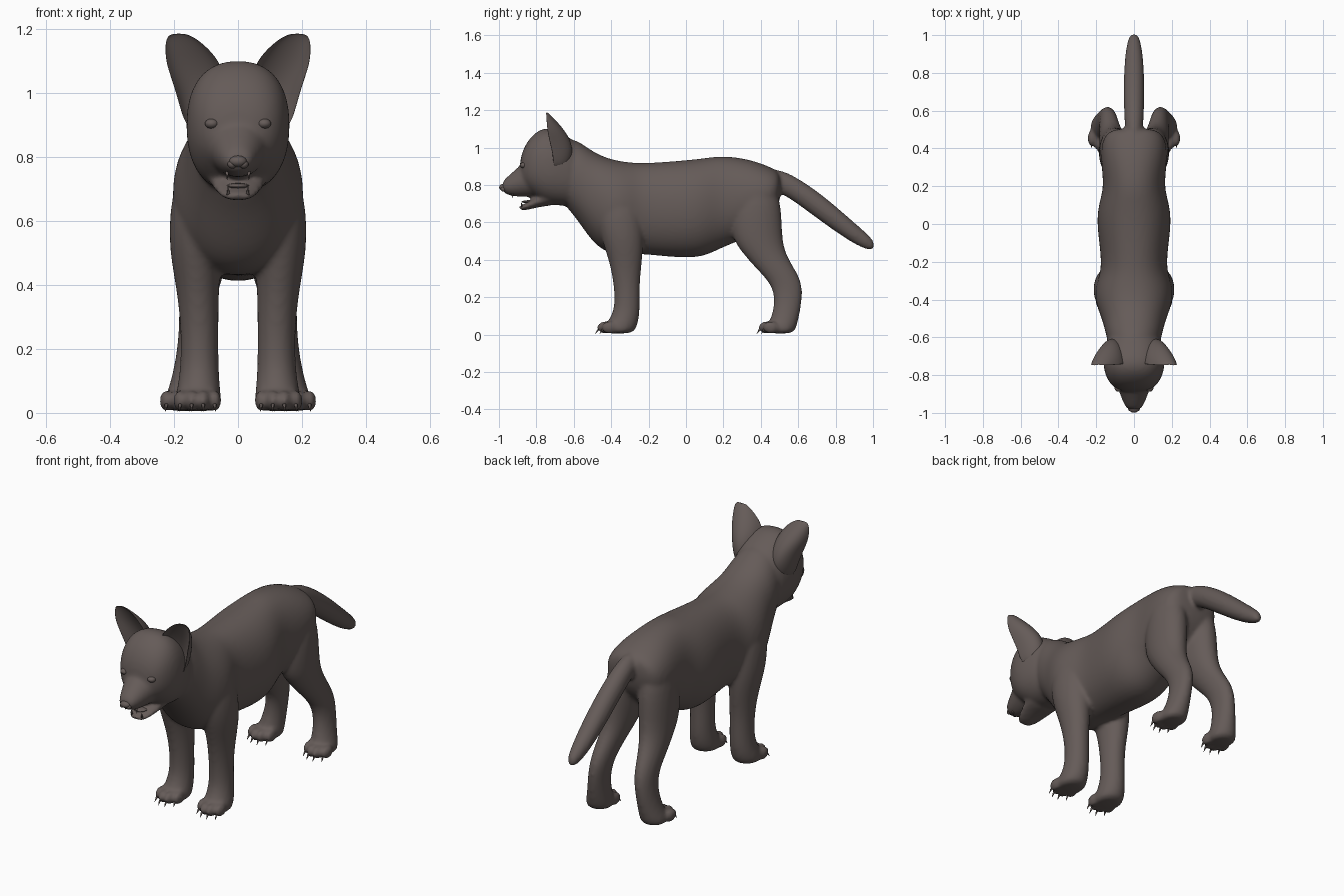
import bpy, bmesh, math
from mathutils import Matrix, Vector

cube = bpy.data.objects.get("Cube")
if cube:
    bpy.data.objects.remove(cube, do_unlink=True)

fur = bpy.data.materials.new("dark_brown_fur")
fur.use_nodes = True
FUR_COLOUR = (0.13, 0.105, 0.098, 1)
fur.diffuse_color = FUR_COLOUR
shader = fur.node_tree.nodes["Principled BSDF"]
shader.inputs["Base Color"].default_value = FUR_COLOUR
shader.inputs["Roughness"].default_value = 0.9

SIDES = (1, -1)
RING = 16


def loft(bm, sections, axis, side=1, cup=None, power=1):
    """Skin oval rings. A section is (position, low, high, half width, x centre).
    A power below one makes the ovals squarer."""
    rings = []
    for pos, low, high, width, *centre in sections:
        x_mid = centre[0] if centre else 0
        ring = []
        for i in range(RING):
            angle = math.tau * (i + .5) / RING
            across, depth = (math.copysign(abs(v) ** power, v)
                             for v in (math.cos(angle), math.sin(angle)))
            if cup and depth < 0:
                depth *= -cup          # fold the front half inward to a hollow
            x = side * (x_mid + across * width)
            other = (low + high) / 2 + depth * (high - low) / 2
            ring.append(bm.verts.new((x, pos, other) if axis == "y" else (x, other, pos)))
        rings.append(ring)
    for a, b in zip(rings, rings[1:]):
        for i in range(RING):
            j = (i + 1) % RING
            bm.faces.new((a[i], a[j], b[j], b[i]))
    bm.faces.new(rings[0])
    bm.faces.new(rings[-1])


def ball(bm, centre, size):
    bmesh.ops.create_uvsphere(bm, u_segments=14, v_segments=10, radius=1,
                              matrix=Matrix.Translation(centre) @ Matrix.Diagonal((*size, 1)))


def spike(bm, base, tip, radius):
    base, tip = Vector(base), Vector(tip)
    way = tip - base
    turn = way.to_track_quat("Z", "Y").to_matrix().to_4x4()
    bmesh.ops.create_cone(bm, cap_ends=True, segments=7, radius1=radius, radius2=0.0005,
                          depth=way.length, matrix=Matrix.Translation((base + tip) / 2) @ turn)


def finish(name, bm):
    bmesh.ops.recalc_face_normals(bm, faces=bm.faces[:])
    for face in bm.faces:
        face.smooth = True
    mesh = bpy.data.meshes.new(name)
    bm.to_mesh(mesh)
    bm.free()
    mesh.materials.append(fur)
    obj = bpy.data.objects.new(name, mesh)
    bpy.context.collection.objects.link(obj)
    return obj


def subdivide(obj):
    obj.modifiers.new("rounding", "SUBSURF").levels = 2
    obj.modifiers["rounding"].render_levels = 2


# Trunk, head and tail: (y, low z, high z, half width)
torso = [(-.7, .74, 1.04, .12), (-.6, .64, 1.06, .148), (-.51, .5, .99, .17),
         (-.44, .44, .955, .2), (-.37, .425, .935, .213), (-.3, .425, .925, .2),
         (-.22, .425, .92, .168), (0, .4, .937, .205), (.11, .415, .95, .19),
         (.2, .465, .963, .16), (.35, .52, .94, .183), (.46, .62, .895, .172),
         (.51, .72, .865, .11)]
skull = [(-.54, .68, 1, .13), (-.66, .685, 1.085, .16), (-.74, .69, 1.115, .168),
         (-.8, .725, 1.09, .155), (-.855, .77, 1.03, .125), (-.89, .81, .94, .065)]
muzzle = [(-.77, .73, .98, .115), (-.86, .735, .93, .092), (-.91, .735, .885, .072),
          (-.955, .745, .845, .054), (-.985, .765, .815, .036)]
jaw = [(-.68, .69, .8, .1), (-.77, .685, .765, .09), (-.83, .67, .72, .07),
       (-.87, .662, .695, .052), (-.895, .668, .688, .03)]
tail = [(.43, .78, .89, .04), (.52, .75, .88, .05), (.62, .68, .825, .055),
        (.74, .59, .74, .056), (.86, .507, .635, .052), (.95, .456, .557, .04),
        (1.01, .445, .5, .022)]

# Legs: (z, low y, high y, half width, x centre)
front_leg = [(.8, -.42, -.3, .04, .12), (.7, -.47, -.25, .075, .13),
             (.6, -.475, -.23, .085, .132), (.5, -.45, -.225, .083, .132),
             (.4, -.415, -.232, .069, .127), (.28, -.388, -.247, .06, .12),
             (.15, -.38, -.245, .06, .12), (.08, -.41, -.25, .068, .123),
             (.03, -.45, -.265, .076, .125), (.004, -.44, -.29, .068, .125)]
rear_leg = [(.85, .31, .46, .06, .09), (.7, .24, .515, .092, .096),
            (.52, .235, .515, .085, .103), (.43, .305, .535, .07, .115),
            (.35, .375, .585, .058, .128), (.27, .455, .625, .05, .135),
            (.18, .475, .622, .048, .145), (.09, .455, .605, .058, .155),
            (.03, .425, .59, .072, .165), (.004, .44, .57, .064, .165)]

body = bmesh.new()
loft(body, torso, "y", power=.93)
loft(body, skull, "y", power=.85)
for part in (muzzle, jaw, tail):
    loft(body, part, "y")
for side in SIDES:
    loft(body, front_leg, "z", side)
    loft(body, rear_leg, "z", side)
    ball(body, (side * .075, -.835, .935), (.04, .04, .02))     # brow

# Toes and claws on all four paws
claws = bmesh.new()
for side in SIDES:
    for paw_x, paw_y in ((.127, -.433), (.17, .43)):
        for step in (-1.5, -.5, .5, 1.5):
            x = side * (paw_x + step * .036)
            y = paw_y + (abs(step) - .5) * .024
            ball(body, (x, y, .038), (.022, .045, .034))
            spike(claws, (x, y - .036, .026), (x + side * step * .002, y - .052, .004), .006)
finish("claws", claws)

# Fuse the parts into one smooth skin
body_obj = finish("body", body)
subdivide(body_obj)
fuse = body_obj.modifiers.new("fuse", "REMESH")
fuse.mode = "VOXEL"
fuse.voxel_size = 0.0105
fuse.use_smooth_shade = True
relax = body_obj.modifiers.new("relax", "SMOOTH")
relax.factor = 0.5
relax.iterations = 6

# Cupped ears, broad at the back where they run into the neck
ear = [(.88, -.8, -.64, .045, .115), (.96, -.86, -.6, .072, .112),
       (1.03, -.89, -.61, .084, .12), (1.09, -.87, -.645, .088, .138),
       (1.14, -.82, -.69, .07, .16), (1.175, -.775, -.725, .045, .18),
       (1.187, -.765, -.738, .022, .186)]
ears = bmesh.new()
for side in SIDES:
    loft(ears, ear, "z", side, cup=.55)
subdivide(finish("ears", ears))

# Eyes, nose, tongue and teeth
eyes, nose, tongue, teeth = (bmesh.new() for _ in range(4))
ball(nose, (0, -.978, .787), (.028, .021, .018))
ball(tongue, (0, -.825, .71), (.036, .055, .009))
for side in SIDES:
    ball(eyes, (side * .082, -.866, .905), (.022, .022, .016))
    ball(nose, (side * .018, -.974, .778), (.015, .017, .014))
    spike(teeth, (side * .034, -.93, .755), (side * .034, -.928, .728), .006)
    spike(teeth, (side * .03, -.876, .682), (side * .031, -.88, .71), .006)
for name, bm in (("eyes", eyes), ("nose", nose), ("tongue", tongue), ("teeth", teeth)):
    finish(name, bm)
